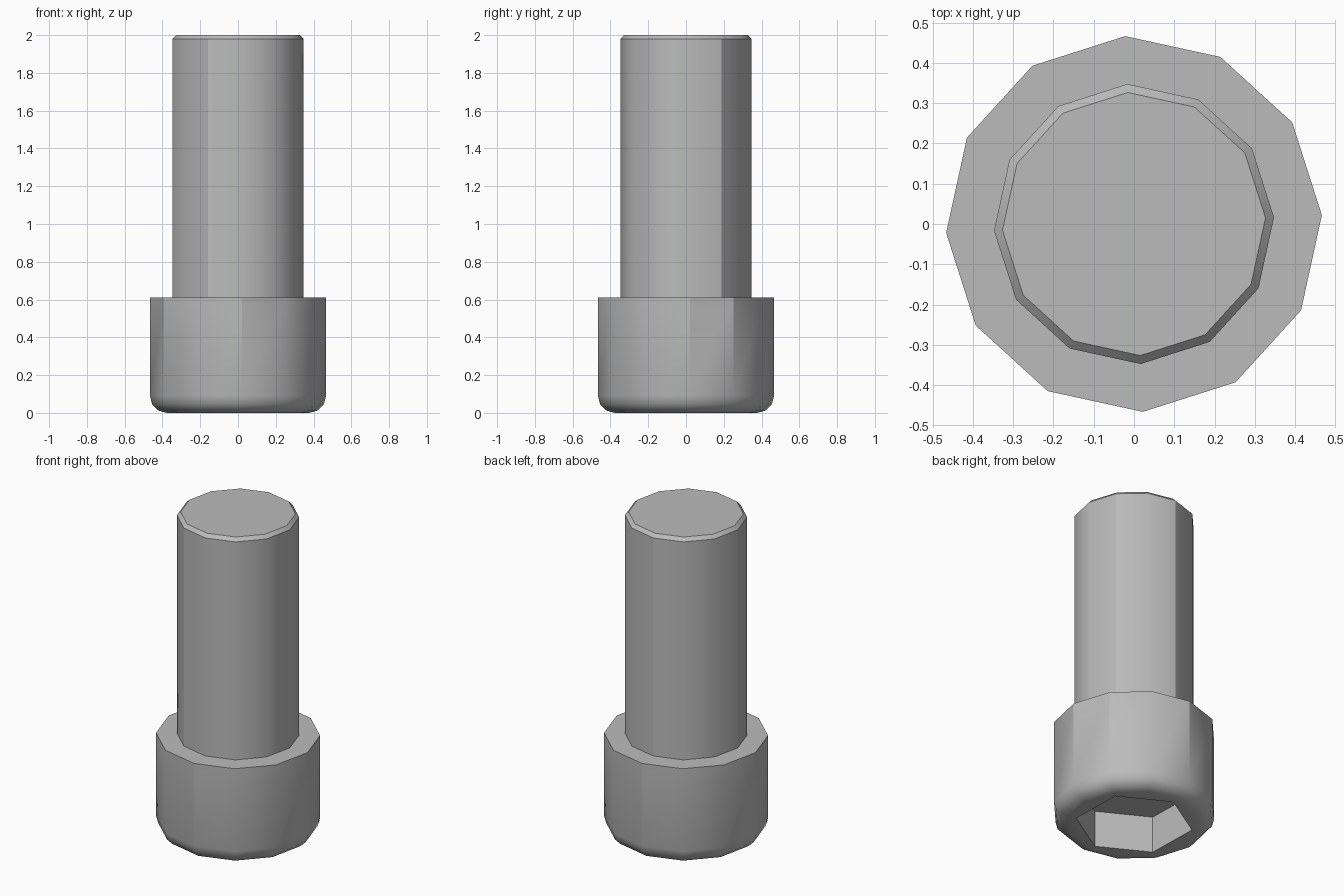
import bpy
import bmesh
from math import cos, sin, pi, radians

cube = bpy.data.objects.get("Cube")
if cube:
    bpy.data.objects.remove(cube, do_unlink=True)

SIDES = 12
TWIST = radians(2.7)
HEAD_R, SHAFT_R = 0.467, 0.348
HEAD_TOP, TOP = 0.61, 2.0
FILLET, CHAMFER = 0.09, 0.021
SOCKET_R, SOCKET_DEPTH = 0.336, 0.23

steel = bpy.data.materials.new("steel_grey")
steel.use_nodes = True
GREY = (0.5, 0.5, 0.5, 1)
steel.diffuse_color = GREY
steel.node_tree.nodes["Principled BSDF"].inputs["Base Color"].default_value = GREY


def ring(bm, radius, z, sides=SIDES, twist=TWIST):
    return [bm.verts.new((radius * cos(twist + 2 * pi * k / sides),
                          radius * sin(twist + 2 * pi * k / sides), z))
            for k in range(sides)]


def skin(bm, lower, upper, sharp=()):
    """Join two rings with quads, creasing the chosen upright edges."""
    n = len(lower)
    for k in range(n):
        j = (k + 1) % n
        bm.faces.new((lower[k], lower[j], upper[j], upper[k]))
    for k in sharp:
        bm.edges.get((lower[k], upper[k])).smooth = False


def loop_edges(bm, verts):
    pairs = zip(verts, verts[1:] + verts[:1])
    return [bm.edges.get(p) or bm.edges.new(p) for p in pairs]


def finish(bm, name):
    bmesh.ops.recalc_face_normals(bm, faces=bm.faces)
    mesh = bpy.data.meshes.new(name)
    bm.to_mesh(mesh)
    bm.free()
    mesh.materials.append(steel)
    obj = bpy.data.objects.new(name, mesh)
    bpy.context.collection.objects.link(obj)
    bpy.ops.object.select_all(action='DESELECT')
    obj.select_set(True)
    bpy.context.view_layer.objects.active = obj
    bpy.ops.object.shade_smooth_by_angle(angle=radians(31))
    return obj


# Head: rounded bottom rim, straight wall and flat shoulder
bm = bmesh.new()
steps = 3
rims = []
for i in range(steps + 1):
    a = pi / 2 * i / steps
    rims.append(ring(bm, HEAD_R - FILLET * (1 - sin(a)), FILLET * (1 - cos(a))))
for low, high in zip(rims, rims[1:]):
    skin(bm, low, high)
shoulder = ring(bm, HEAD_R, HEAD_TOP)
skin(bm, rims[-1], shoulder, sharp=(0, 1, 3, 6, 7, 9))
skin(bm, shoulder, ring(bm, SHAFT_R, HEAD_TOP))

# Hexagonal socket sunk into the underside of the head
mouth = ring(bm, SOCKET_R, 0, 6, radians(31.5))
floor = ring(bm, SOCKET_R, SOCKET_DEPTH, 6, radians(31.5))
skin(bm, mouth, floor)
bm.faces.new(floor)
bmesh.ops.triangle_fill(bm, use_beauty=True, normal=(0, 0, -1),
                        edges=loop_edges(bm, rims[0]) + loop_edges(bm, mouth))
finish(bm, "socket_head")

# Shaft with a chamfered end
bm = bmesh.new()
base = ring(bm, SHAFT_R, HEAD_TOP)
shaft_top = ring(bm, SHAFT_R, TOP - CHAMFER)
tip = ring(bm, SHAFT_R - CHAMFER, TOP)
skin(bm, base, shaft_top, sharp=(1, 3, 6, 8))
skin(bm, shaft_top, tip)
bm.faces.new(tip)
finish(bm, "shaft")
